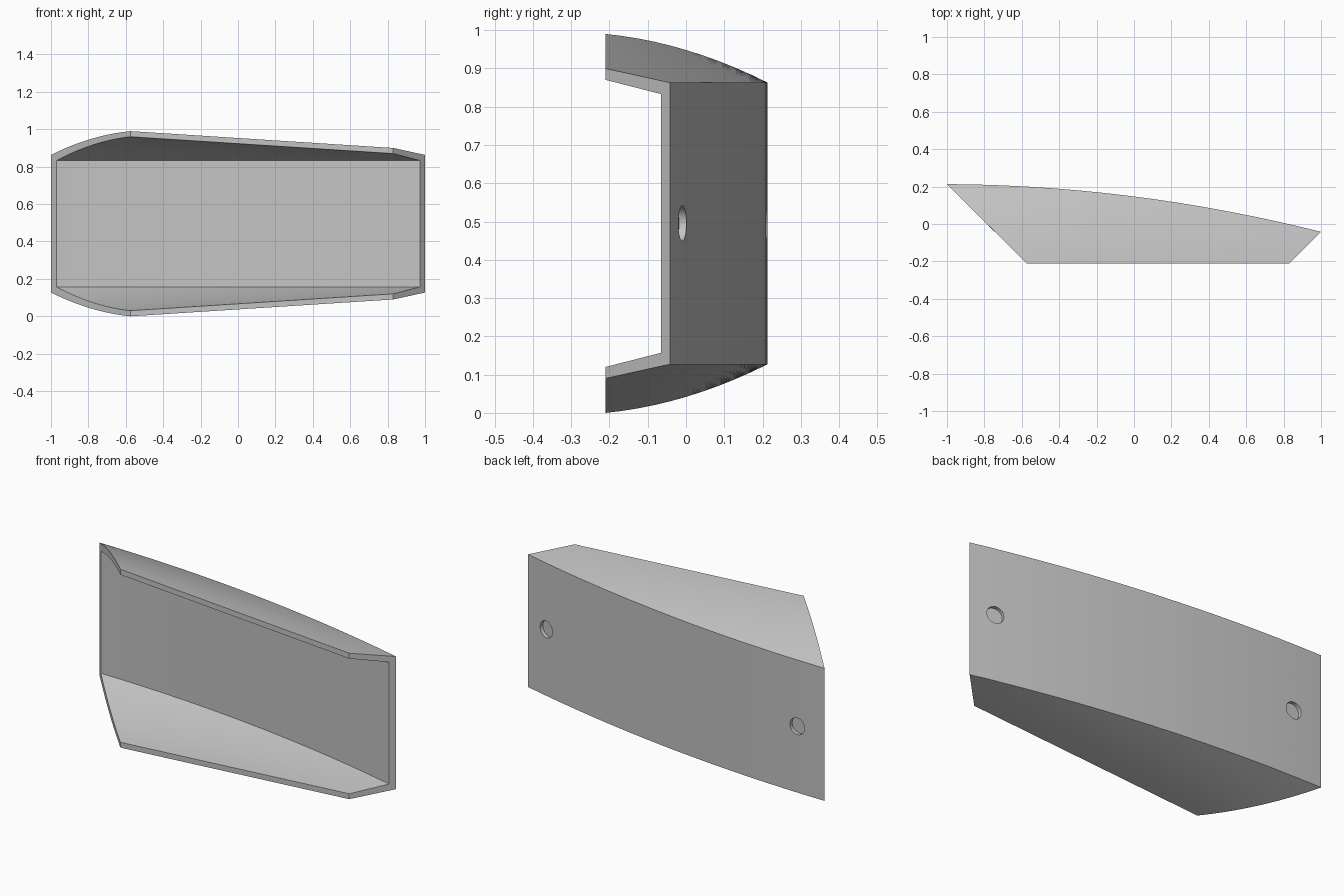
import bpy, bmesh, math
from mathutils import Vector

if "Cube" in bpy.data.objects:
    bpy.data.objects.remove(bpy.data.objects["Cube"], do_unlink=True)

MID = 0.495       # height of the symmetry plane
SHELL = 0.03      # wall and flange thickness
STATIONS = 28     # steps along the length
STEPS = 10        # steps across each flange


def lerp(a, b, t):
    return a + (b - a) * t


def back_y(x):
    return 0.147 - 0.1275 * x - 0.0615 * x * x


def flange(s, inner):
    """Points of the upper flange from the front edge to the back wall."""
    drop = SHELL if inner else 0
    x = lerp(-0.97, 0.973, s) if inner else lerp(-1, 1, s)
    back = Vector((x, back_y(x) - drop, 0.368 - drop))
    front = Vector((lerp(-0.575, 0.83, s), -0.21, lerp(0.495, 0.405, s) - drop))
    points = []
    for i in range(STEPS + 1):
        t = 1 - i / STEPS
        p = back.lerp(front, t)
        p.z += 0.085 * (1 - s) * t * (1 - t)   # bulge fades along the length
        points.append(p)
    return points


def section(s):
    """Closed C-shaped cross-section, mirrored about the middle height."""
    outer, inner = flange(s, False), flange(s, True)

    def flip(points):
        return [Vector((p.x, p.y, -p.z)) for p in points]
    loop = outer + flip(outer)[::-1] + flip(inner) + inner[::-1]
    return [p + Vector((0, 0, MID)) for p in loop]


# Flared channel: cross-sections joined along the length
bm = bmesh.new()
rings = [[bm.verts.new(p) for p in section(i / STATIONS)] for i in range(STATIONS + 1)]
for a, b in zip(rings, rings[1:]):
    for i in range(len(a)):
        j = (i + 1) % len(a)
        bm.faces.new((a[i], a[j], b[j], b[i]))
for ring in (rings[0], rings[-1]):
    bm.faces.new(ring)
bmesh.ops.recalc_face_normals(bm, faces=bm.faces)
mesh = bpy.data.meshes.new("flared_channel")
bm.to_mesh(mesh)
bm.free()
channel = bpy.data.objects.new("flared_channel", mesh)
bpy.context.collection.objects.link(channel)

# Plain grey finish
grey = bpy.data.materials.new("light grey")
grey.use_nodes = True
colour = (0.55, 0.55, 0.55, 1)
grey.diffuse_color = colour
grey.node_tree.nodes["Principled BSDF"].inputs["Base Color"].default_value = colour
mesh.materials.append(grey)

# Blind round holes in the back of the wall, square to its surface
for x in (-0.83, 0.865):
    normal = Vector((0.1275 + 0.123 * x, 1, 0)).normalized()
    bpy.ops.mesh.primitive_cylinder_add(
        vertices=32, radius=0.046, depth=0.04,
        location=Vector((x, back_y(x), MID)),
        rotation=normal.to_track_quat('Z', 'Y').to_euler())
    cutter = bpy.context.object
    cutter.name = "hole_cutter"
    cutter.hide_render = True
    cutter.data.materials.append(grey)
    bpy.context.view_layer.objects.active = channel
    cut = channel.modifiers.new("hole", 'BOOLEAN')
    cut.operation = 'DIFFERENCE'
    cut.solver = 'EXACT'
    cut.object = cutter
    bpy.ops.object.modifier_apply(modifier=cut.name)
    bpy.data.objects.remove(cutter, do_unlink=True)

bpy.ops.object.select_all(action='DESELECT')
channel.select_set(True)
bpy.context.view_layer.objects.active = channel
bpy.ops.object.shade_smooth_by_angle(angle=math.radians(30))
